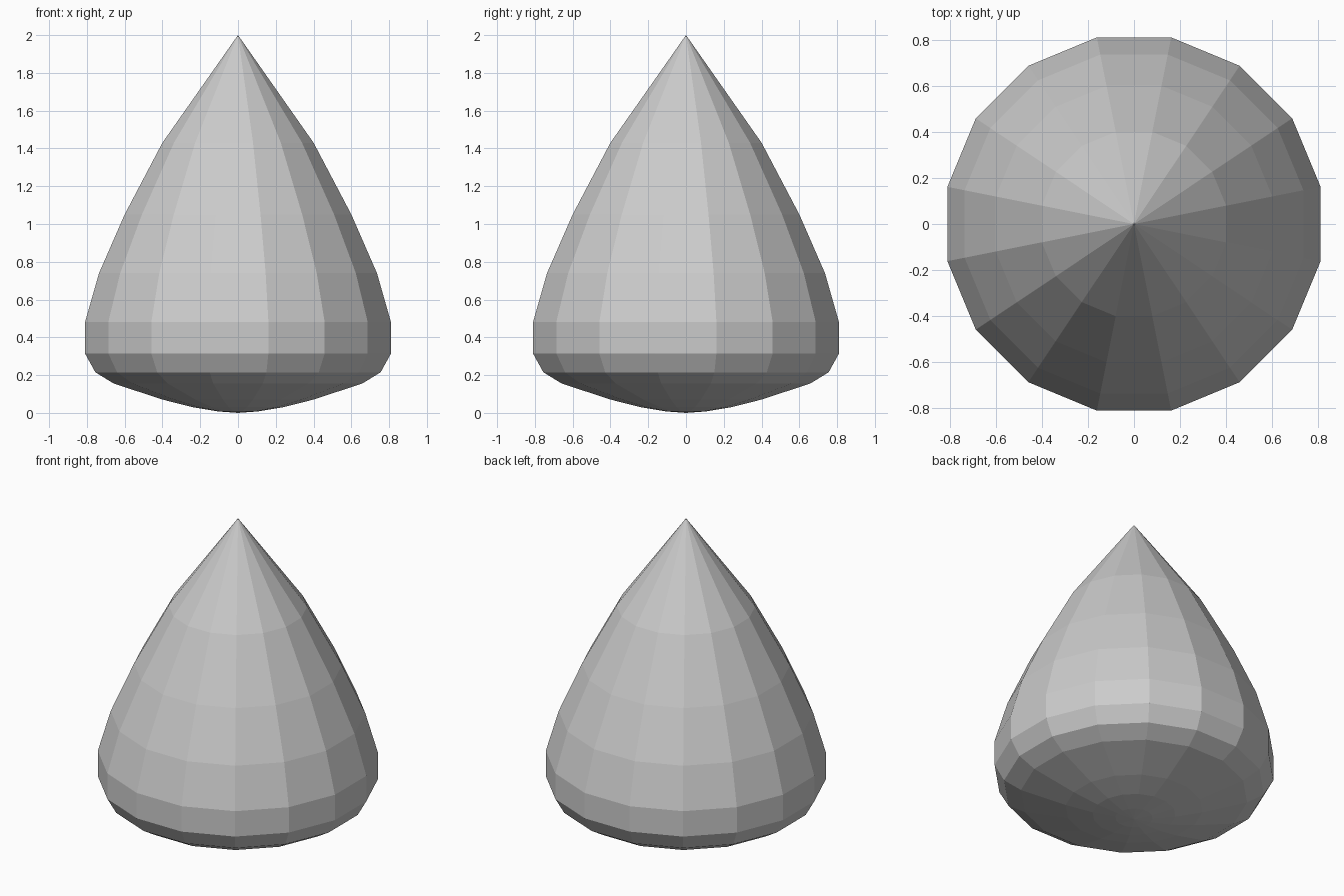
import bpy, bmesh
from math import cos, sin, pi

if "Cube" in bpy.data.objects:
    bpy.data.objects.remove(bpy.data.objects["Cube"])

SIDES = 16
# silhouette half-widths and heights between the two poles
PROFILE = [(0.11, 0.008), (0.245, 0.03), (0.405, 0.07), (0.67, 0.155),
           (0.77, 0.215), (0.826, 0.315), (0.826, 0.48), (0.75, 0.74),
           (0.612, 1.05), (0.408, 1.43)]

# faceted drop body: rings, with flats facing each axis
bm = bmesh.new()
rings = []
for r, z in PROFILE:
    rings.append([bm.verts.new((r * cos((i + 0.5) * 2 * pi / SIDES),
                                r * sin((i + 0.5) * 2 * pi / SIDES), z))
                  for i in range(SIDES)])
bottom = bm.verts.new((0, 0, 0))
tip = bm.verts.new((0, 0, 2))

for i in range(SIDES):
    j = (i + 1) % SIDES
    for a, b in zip(rings, rings[1:]):
        bm.faces.new((a[i], a[j], b[j], b[i]))
    bm.faces.new((bottom, rings[0][j], rings[0][i]))
    bm.faces.new((tip, rings[-1][i], rings[-1][j]))
bmesh.ops.recalc_face_normals(bm, faces=bm.faces)

mesh = bpy.data.meshes.new("drop_body")
bm.to_mesh(mesh)
bm.free()
bpy.context.collection.objects.link(bpy.data.objects.new("drop_body", mesh))
